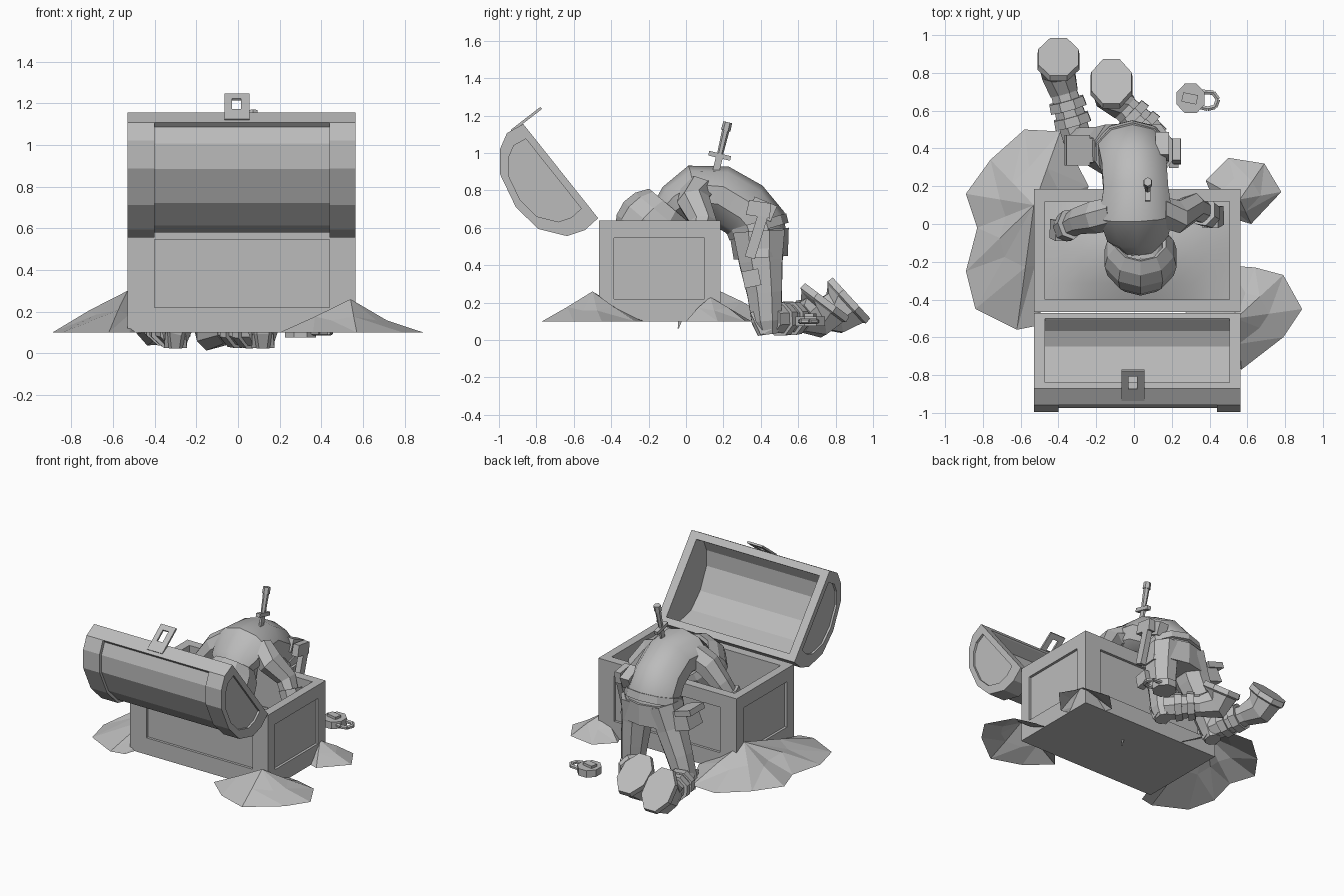
import bpy, bmesh, math
from mathutils import Vector, Matrix

if bpy.data.objects.get("Cube"):
    bpy.data.objects.remove(bpy.data.objects["Cube"])

grey = bpy.data.materials.new("plain grey")
grey.use_nodes = True
grey.diffuse_color = (0.5, 0.5, 0.5, 1)
grey.node_tree.nodes["Principled BSDF"].inputs["Base Color"].default_value = (0.5, 0.5, 0.5, 1)


def finish(name, bm, recalc=True):
    if recalc:
        bmesh.ops.recalc_face_normals(bm, faces=bm.faces)
    mesh = bpy.data.meshes.new(name)
    bm.to_mesh(mesh)
    bm.free()
    mesh.materials.append(grey)
    ob = bpy.data.objects.new(name, mesh)
    bpy.context.collection.objects.link(ob)
    return ob


def box(name, centre, size, rot=(0, 0, 0), taper=1.0):
    bm = bmesh.new()
    bmesh.ops.create_cube(bm, size=1)
    for v in bm.verts:
        if v.co.z > 0:
            v.co.x *= taper
            v.co.y *= taper
        v.co *= Vector(size)
    turn = Matrix.Rotation(rot[2], 4, 'Z') @ Matrix.Rotation(rot[1], 4, 'Y') @ Matrix.Rotation(rot[0], 4, 'X')
    bm.transform(Matrix.Translation(centre) @ turn)
    return finish(name, bm)


def span(name, lo, hi):
    lo, hi = Vector(lo), Vector(hi)
    return box(name, (lo + hi) / 2, hi - lo)


def prism(name, profile, x0, x1):
    """Extrude a (y, z) profile along x."""
    bm = bmesh.new()
    a, b = [[bm.verts.new((x, y, z)) for y, z in profile] for x in (x0, x1)]
    n = len(profile)
    bm.faces.new(a)
    bm.faces.new(b)
    for i in range(n):
        bm.faces.new((a[i], a[(i + 1) % n], b[(i + 1) % n], b[i]))
    return finish(name, bm)


def tube(name, path, sides=8, smooth=False):
    """Loft elliptical rings along (x, y, z, half width, half depth) stations."""
    bm = bmesh.new()
    pts = [Vector(p[:3]) for p in path]
    rings = []
    for i, p in enumerate(path):
        t = (pts[min(i + 1, len(pts) - 1)] - pts[max(i - 1, 0)]).normalized()
        ref = Vector((1, 0, 0)) if abs(t.x) < 0.9 else Vector((0, 1, 0))
        s = (ref - t * t.dot(ref)).normalized()
        u = t.cross(s)
        angles = [2 * math.pi * (k + 0.5) / sides for k in range(sides)]
        rings.append([bm.verts.new(pts[i] + s * p[3] * math.cos(a) + u * p[4] * math.sin(a)) for a in angles])
    for r, q in zip(rings, rings[1:]):
        for k in range(sides):
            bm.faces.new((r[k], r[(k + 1) % sides], q[(k + 1) % sides], q[k]))
    bm.faces.new(rings[0])
    bm.faces.new(rings[-1])
    ob = finish(name, bm)
    if smooth:
        bpy.context.view_layer.objects.active = ob
        bpy.ops.object.select_all(action='DESELECT')
        ob.select_set(True)
        bpy.ops.object.shade_smooth_by_angle(angle=math.radians(35))
    return ob


def cut(ob, *cutters):
    for c in cutters:
        m = ob.modifiers.new("cut", 'BOOLEAN')
        m.operation, m.solver, m.object = 'DIFFERENCE', 'EXACT', c
        bpy.context.view_layer.objects.active = ob
        bpy.ops.object.modifier_apply(modifier=m.name)
        bpy.data.objects.remove(c)


# Chest body with recessed panels and an open top
X0, X1, Y0, Y1 = -0.53, 0.565, -0.465, 0.185
chest = span("chest_body", (X0, Y0, 0.1), (X1, Y1, 0.64))
cut(chest, span("hollow", (-0.47, -0.4, 0.3), (0.505, 0.12, 0.8)))
for y in (Y0, Y1):
    cut(chest, span("panel", (-0.4, y - 0.018, 0.22), (0.44, y + 0.018, 0.545)))
for x in (X0, X1):
    cut(chest, span("panel", (x - 0.018, -0.386, 0.22), (x + 0.018, 0.1, 0.545)))

# Heaped contents
bm = bmesh.new()
bmesh.ops.create_grid(bm, x_segments=10, y_segments=6, size=0.5)
for v in bm.verts:
    v.co = (v.co.x * 0.975 + 0.0175, v.co.y * 0.52 - 0.14,
            0.36 + 0.08 * math.cos(math.pi * v.co.x) * math.cos(math.pi * v.co.y))
for f in bm.faces:
    f.smooth = True
finish("chest_contents", bm)

# Open lid: curved shell, band recess and end panels
arc = [(-0.87, 1.155), (-0.957, 1.107), (-0.995, 1.02), (-0.995, 0.888), (-0.91, 0.711),
       (-0.79, 0.594), (-0.636, 0.556), (-0.54, 0.588), (-0.47, 0.652)]


def scaled(points, s, dy=0.0):
    return [(-0.72 + (y + 0.72) * s + dy, 0.85 + (z - 0.85) * s) for y, z in points]


lid = prism("chest_lid", arc, X0, X1)
inner = scaled(arc, 0.85)
mouth = [(inner[i][0] + 0.1, inner[i][1] + 0.08) for i in (-1, 0)]
cut(lid, prism("hollow", inner + mouth, -0.47, 0.505))
band = arc[1:-1]
cut(lid, prism("band", scaled(band, 0.92) + scaled(band, 1.2)[::-1], -0.4, 0.44))
for x in (X0, X1):
    cut(lid, prism("end", scaled(arc, 0.74, -0.025), x - 0.015, x + 0.015))

# Hasp
tilt = math.atan2(0.12, 0.155)
hasp = box("hasp", (-0.005, -0.853, 1.18), (0.12, 0.2, 0.014), (tilt, 0, 0))
cut(hasp, box("slot", (-0.007, -0.838, 1.192), (0.045, 0.085, 0.1), (tilt, 0, 0)))


# Sand drifts: open fans rising to a peak
def drift(name, peak, outline, rise):
    bm = bmesh.new()
    top = bm.verts.new(peak)
    rim = [bm.verts.new((x, y, 0.1)) for x, y in outline]
    mid = []
    for i, v in enumerate(rim):
        p = v.co.lerp(top.co, 0.5)
        p.z = 0.1 + (peak[2] - 0.1) * (rise + 0.12 * (i % 2))
        mid.append(bm.verts.new(p))
    n = len(rim)
    for i in range(n):
        j = (i + 1) % n
        bm.faces.new((top, mid[i], mid[j]))
        bm.faces.new((mid[i], rim[i], rim[j]))
        bm.faces.new((mid[i], rim[j], mid[j]))
    ob = finish(name, bm)
    return ob


drift("sand_drift_right", (-0.53, 0.1, 0.3),
      [(-0.89, 0.16), (-0.76, 0.34), (-0.58, 0.5), (-0.39, 0.49), (-0.24, 0.2), (-0.4, -0.2),
       (-0.52, -0.54), (-0.62, -0.56), (-0.84, -0.45), (-0.89, -0.25), (-0.83, -0.02)], 0.42)
drift("sand_drift_front", (0.54, -0.5, 0.26),
      [(0.89, -0.45), (0.79, -0.27), (0.64, -0.23), (0.5, -0.22), (0.33, -0.4), (0.2, -0.56),
       (0.36, -0.7), (0.57, -0.77), (0.79, -0.6)], 0.36)
drift("sand_drift_back", (0.56, 0.13, 0.23),
      [(0.78, 0.17), (0.69, 0.32), (0.5, 0.35), (0.38, 0.23), (0.45, 0.05), (0.62, 0.0)], 0.45)

# Padlock on the ground
tube("padlock_body", [(0.3, 0.665, z, 0.08, 0.085) for z in (0.075, 0.125)])
box("padlock_plate", (0.295, 0.665, 0.13), (0.08, 0.05, 0.025), (0, 0, -0.2))
hoop = [(0.36, 0.7), (0.42, 0.695), (0.445, 0.66), (0.43, 0.62), (0.39, 0.61), (0.35, 0.62)]
for a, b in zip(hoop, hoop[1:]):
    tube("padlock_shackle", [(*a, 0.1, 0.014, 0.014), (*b, 0.1, 0.014, 0.014)], 6)

# Slumped torso, belt and skirt
tube("torso", [(-0.01, 0.42, 0.5, 0.17, 0.12), (-0.01, 0.39, 0.61, 0.19, 0.155), (0, 0.31, 0.7, 0.18, 0.16),
               (0.01, 0.18, 0.775, 0.18, 0.16), (0.01, 0.04, 0.785, 0.205, 0.15),
               (0.02, -0.06, 0.73, 0.17, 0.11), (0.03, -0.12, 0.67, 0.1, 0.08)], 10, True)
tube("belt", [(-0.01, 0.39, 0.58, 0.205, 0.165), (-0.01, 0.375, 0.63, 0.2, 0.168)], 10)
tube("skirt", [(-0.01, 0.4, 0.44, 0.23, 0.145), (-0.01, 0.39, 0.59, 0.2, 0.16)], 10)

# Head in an open helmet
tube("neck", [(0.02, -0.05, 0.72, 0.1, 0.09), (0.03, -0.17, 0.63, 0.09, 0.09)])
bm = bmesh.new()
bmesh.ops.create_uvsphere(bm, u_segments=10, v_segments=8, radius=0.2)
bmesh.ops.delete(bm, geom=[v for v in bm.verts if v.co.z > 0.16], context='VERTS')
bm.transform(Matrix.Translation((0.035, -0.18, 0.61)) @ Matrix.Rotation(-0.7, 4, 'X'))
helmet = finish("helmet", bm)
helmet.modifiers.new("thickness", 'SOLIDIFY').thickness = 0.025
bm = bmesh.new()
bmesh.ops.create_icosphere(bm, subdivisions=2, radius=0.15)
bm.transform(Matrix.Translation((0.035, -0.18, 0.6)))
finish("head", bm)

# Arms reaching into the chest
for side, s, c in (("right", -1, 0.0), ("left", 1, 0.03)):
    bend = 0.0 if s < 0 else 0.07
    tube(side + "_arm", [(c + s * 0.1, 0.06, 0.8, 0.09, 0.09), (c + s * 0.2, 0.04, 0.74, 0.085, 0.09),
                         (c + s * 0.29, 0.02 + bend, 0.63, 0.065, 0.075),
                         (c + s * 0.36, -0.02 + bend, 0.5, 0.055, 0.06)], 7)
    tube(side + "_cuff", [(c + s * 0.335, 0.0 + bend, 0.57, 0.075, 0.085),
                          (c + s * 0.37, -0.02 + bend, 0.49, 0.065, 0.075)], 7)
    box(side + "_hand", (c + s * 0.39, -0.03 + bend, 0.45), (0.08, 0.1, 0.12), (0.1, -0.3 * s, 0), 1.1)

# Kneeling legs: hip, knee and sole positions
for side, hip, knee, sole in (("right", -0.11, -0.3, (-0.4, 0.885, 0.225)),
                              ("left", 0.1, 0.12, (-0.12, 0.755, 0.215))):
    sole = Vector(sole)
    normal = Vector((0, 0.74, 0.68)) if side == "right" else Vector((0, 0.6, 0.8))
    shin = Vector((knee, 0.45, 0.11))
    tube(side + "_thigh", [(hip, 0.39, 0.58, 0.11, 0.15), (hip + (knee - hip) * 0.3, 0.4, 0.42, 0.1, 0.125),
                           (hip + (knee - hip) * 0.7, 0.42, 0.25, 0.088, 0.1),
                           (knee, 0.43, 0.1, 0.075, 0.085), (knee, 0.44, 0.03, 0.05, 0.06)], 8)
    box(side + "_knee_pad", (knee, 0.4, 0.1), (0.11, 0.07, 0.13), (0.5, 0, 0), 0.8)
    heel = sole - normal * 0.12
    ankle = heel.lerp(shin, 0.3)
    tube(side + "_shin", [(*shin, 0.08, 0.08), (*shin.lerp(ankle, 0.5), 0.085, 0.08), (*ankle, 0.075, 0.07)], 8)
    tube(side + "_boot", [(*sole, 0.115, 0.16), (*(sole - normal * 0.035), 0.12, 0.165),
                          (*(sole - normal * 0.045), 0.105, 0.15), (*heel, 0.095, 0.12), (*ankle, 0.08, 0.075)], 8)
    for k in (0.3, 0.65):
        a, b = shin.lerp(ankle, k), shin.lerp(ankle, k + 0.2)
        tube(side + "_boot_strap", [(*a, 0.105, 0.095), (*b, 0.1, 0.09)], 8)

# Belt gear on both hips
box("left_pouch", (0.15, 0.41, 0.7), (0.07, 0.13, 0.09), (-0.4, 0, 0))
box("left_buckle", (0.225, 0.39, 0.7), (0.05, 0.13, 0.08), (-0.15, 0, 0), 0.9)
box("left_scabbard", (0.23, 0.375, 0.55), (0.04, 0.055, 0.23), (-0.3, 0, 0))
box("left_thigh_pouch", (0.21, 0.35, 0.33), (0.05, 0.09, 0.09), (0.2, 0, 0))
box("right_pouch", (-0.28, 0.39, 0.52), (0.12, 0.15, 0.13), (0, 0.3, 0), 0.85)
box("right_pouch_flap", (-0.3, 0.39, 0.58), (0.13, 0.16, 0.04), (0, 0.3, 0))

# Sword driven through the back and the chest floor
axis = Vector((0.005, 0.24, 1)).normalized()
base = Vector((0.072, 0.18, 0.985))


def along(d, a, b):
    return (*(base + axis * d), a, b)


tube("sword_grip", [along(0, 0.016, 0.016), along(0.14, 0.02, 0.02)], 6)
tube("sword_pommel", [along(0.14, 0.026, 0.026), along(0.185, 0.024, 0.024)], 6)
box("sword_guard", base, (0.03, 0.12, 0.025), (-0.24, 0, 0))
tube("sword_blade", [along(0, 0.01, 0.026), along(-0.85, 0.01, 0.026), along(-0.95, 0.002, 0.004)], 4)
